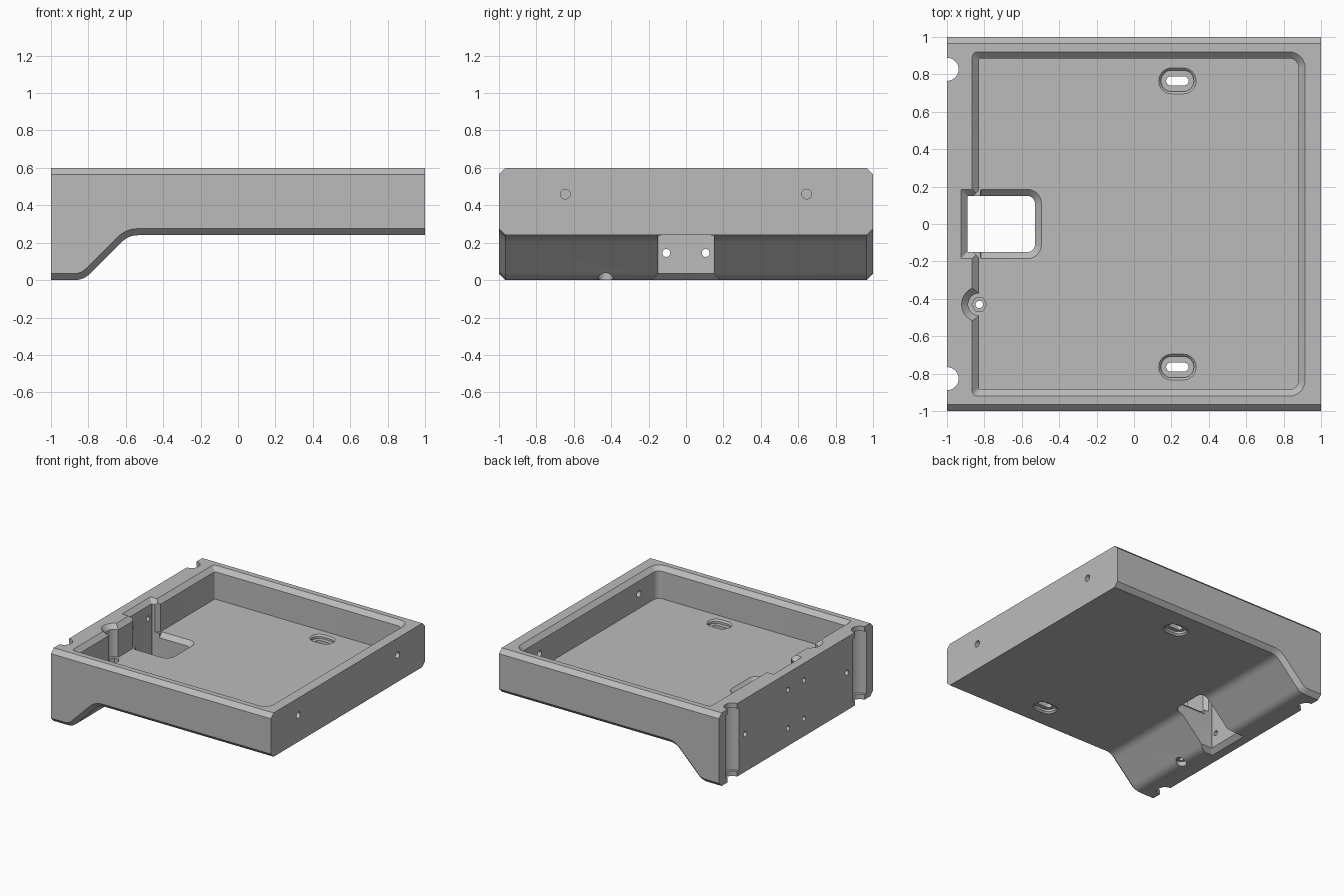
import bpy, bmesh, math

cube = bpy.data.objects.get("Cube")
if cube:
    bpy.data.objects.remove(cube, do_unlink=True)

FLOOR, TOP, CH = 0.34, 0.6, 0.035

grey = bpy.data.materials.new("light_grey")
grey.use_nodes = True
grey.diffuse_color = (0.5, 0.5, 0.5, 1)
bsdf = next(n for n in grey.node_tree.nodes if n.type == 'BSDF_PRINCIPLED')
bsdf.inputs["Base Color"].default_value = (0.5, 0.5, 0.5, 1)


def make(name, bm):
    bmesh.ops.recalc_face_normals(bm, faces=bm.faces)
    me = bpy.data.meshes.new(name)
    bm.to_mesh(me)
    bm.free()
    me.materials.append(grey)
    ob = bpy.data.objects.new(name, me)
    bpy.context.scene.collection.objects.link(ob)
    return ob


def loft(name, sections):
    """Closed solid through (outline, z) sections with matching point counts."""
    bm = bmesh.new()
    rings = [[bm.verts.new((x, y, z)) for x, y in pts] for pts, z in sections]
    n = len(rings[0])
    for a, b in zip(rings, rings[1:]):
        for i in range(n):
            j = (i + 1) % n
            bm.faces.new((a[i], a[j], b[j], b[i]))
    bm.faces.new(rings[0])
    bm.faces.new(rings[-1])
    return make(name, bm)


def circle(cx, cy, r, n=32):
    return [(cx + r * math.cos(math.tau * i / n), cy + r * math.sin(math.tau * i / n))
            for i in range(n)]


def rrect(x0, x1, y0, y1, r_left, r_right, seg=8):
    """Rounded rectangle with separate radii at its two ends."""
    pts = []
    corners = [(x1, y1, -1, -1, r_right), (x0, y1, 1, -1, r_left),
               (x0, y0, 1, 1, r_left), (x1, y0, -1, 1, r_right)]
    for k, (x, y, sx, sy, r) in enumerate(corners):
        for i in range(seg + 1):
            a = math.pi / 2 * (k + i / seg)
            pts.append((x + sx * r + r * math.cos(a), y + sy * r + r * math.sin(a)))
    return pts


def fillet(p, d0, d1, cut, steps=6):
    """Soft corner at p between directions d0 (back) and d1 (onward)."""
    a = [p[k] + d0[k] * cut for k in (0, 1)]
    b = [p[k] + d1[k] * cut for k in (0, 1)]
    out = []
    for i in range(steps + 1):
        t = i / steps
        out.append(tuple((1 - t) ** 2 * a[k] + 2 * t * (1 - t) * p[k] + t * t * b[k]
                         for k in (0, 1)))
    return out


# Body: side profile extruded across, edges chamfered on both flanks
d = math.sqrt(0.5)
profile = [(-1, TOP), (-1, 0)]
profile += fillet((-0.825, 0), (-1, 0), (d, d), 0.05)
profile += fillet((-0.585, 0.24), (-d, -d), (1, 0), 0.05)
profile += [(1, 0.24), (1, TOP)]
bm = bmesh.new()
sides = [[bm.verts.new((x, y, z)) for x, z in profile] for y in (-1, 1)]
for i in range(len(profile)):
    j = (i + 1) % len(profile)
    bm.faces.new((sides[0][i], sides[0][j], sides[1][j], sides[1][i]))
for s in sides:
    bm.faces.new(s)
bmesh.ops.recalc_face_normals(bm, faces=bm.faces)
rims = []
for e in bm.edges:
    a, b = (v.co for v in e.verts)
    if a.y == b.y and abs(a.x - b.x) > 1e-4:
        rims.append(e)
bmesh.ops.bevel(bm, geom=rims, offset=CH, segments=1, affect='EDGES')
body = make("tray_body", bm)

cutters = []


def cut(name, sections):
    cutters.append(loft(name, sections))


# Tray recess with chamfered rim
def tray(g):
    return rrect(-0.83 - g, 0.88 + g, -0.885 - g, 0.885 + g, 0.01 + g / 2, 0.05 + g)


cut("tray_cut", [(tray(0), FLOOR), (tray(0), TOP - CH), (tray(CH), TOP), (tray(CH), 0.7)])


# Cable opening through floor and foot, chamfered above and below
def opening(g, x0=-0.89, gl=None):
    gl = g if gl is None else gl
    return rrect(x0 - gl, -0.53 + g, -0.15 - g, 0.15 + g, 0.005, 0.04 + g)


cut("opening_cut", [(opening(CH), -0.1), (opening(CH), 0), (opening(0), CH),
                    (opening(0), TOP - CH), (opening(CH), TOP), (opening(CH), 0.7)])
cut("opening_floor_chamfer", [(opening(0, -0.82, 0), FLOOR - CH),
                              (opening(CH, -0.82, 0), FLOOR),
                              (opening(CH, -0.82, 0), FLOOR + 0.05)])
flare = [(-0.86, -0.15), (-0.82, -0.19), (-0.82, 0.19), (-0.86, 0.15)]
cut("opening_flare", [(flare, FLOOR + 0.001), (flare, 0.7)])

# Round screw niche with hex seat, shaft and lower counterbore
sx, sy = -0.827, -0.43
cut("niche_cut", [(circle(sx, sy, 0.06), FLOOR + 0.001), (circle(sx, sy, 0.06), TOP - CH),
                  (circle(sx, sy, 0.095), TOP), (circle(sx, sy, 0.095), 0.7)])
for label, r, n, z0, z1 in (("hex_seat", 0.04, 6, 0.29, 0.4),
                            ("screw_shaft", 0.02, 24, -0.1, 0.4),
                            ("screw_counterbore", 0.04, 32, -0.1, 0.04)):
    cut(label, [(circle(sx, sy, r, n), z0), (circle(sx, sy, r, n), z1)])


# Slotted mounting holes, countersunk from both faces
def slot(y, length, width):
    return rrect(0.232 - length, 0.232 + length, y - width, y + width, width, width)


for y in (-0.765, 0.765):
    cut("slot_hole", [(slot(y, 0.06, 0.024), 0.1), (slot(y, 0.06, 0.024), 0.5)])
    for z, s in ((FLOOR, 1), (0.24, -1)):
        cut("slot_recess", [(slot(y, 0.088, 0.057), z - s * 0.03),
                            (slot(y, 0.088, 0.057), z - s * 0.012),
                            (slot(y, 0.1, 0.069), z),
                            (slot(y, 0.1, 0.069), z + s * 0.04)])
    # Vertical corner channels, narrower at both ends
    cy = math.copysign(0.827, y)
    cut("channel_end", [(circle(-1, cy, 0.062), -0.1), (circle(-1, cy, 0.062), 0.7)])
    cut("channel_middle", [(circle(-1, cy, 0.085), 0.04), (circle(-1, cy, 0.085), 0.56)])


# Horizontal screw holes
def side_hole(x0, x1, y, z, r):
    ob = loft("side_hole", [(circle(0, 0, r, 20), x0), (circle(0, 0, r, 20), x1)])
    for v in ob.data.vertices:
        a, b, c = v.co
        v.co = (c, y + a, z + b)
    cutters.append(ob)


for s in (-1, 1):
    side_hole(0.8, 1.1, s * 0.645, 0.46, 0.026)
    side_hole(-1.1, -0.9, s * 0.66, 0.31, 0.022)
    for z in (0.145, 0.46):
        side_hole(-1.1, -0.8, s * 0.105, z, 0.021)

# Carve the body
bpy.context.view_layer.objects.active = body
body.select_set(True)
for c in cutters:
    bm = bmesh.new()
    bm.from_mesh(c.data)
    bmesh.ops.recalc_face_normals(bm, faces=bm.faces)
    bm.to_mesh(c.data)
    bm.free()
    c.hide_render = True
    mod = body.modifiers.new("cut", 'BOOLEAN')
    mod.operation, mod.solver, mod.object = 'DIFFERENCE', 'EXACT', c
    bpy.ops.object.modifier_apply(modifier=mod.name)
    bpy.data.objects.remove(c, do_unlink=True)

bpy.ops.object.shade_smooth_by_angle(angle=math.radians(25))
